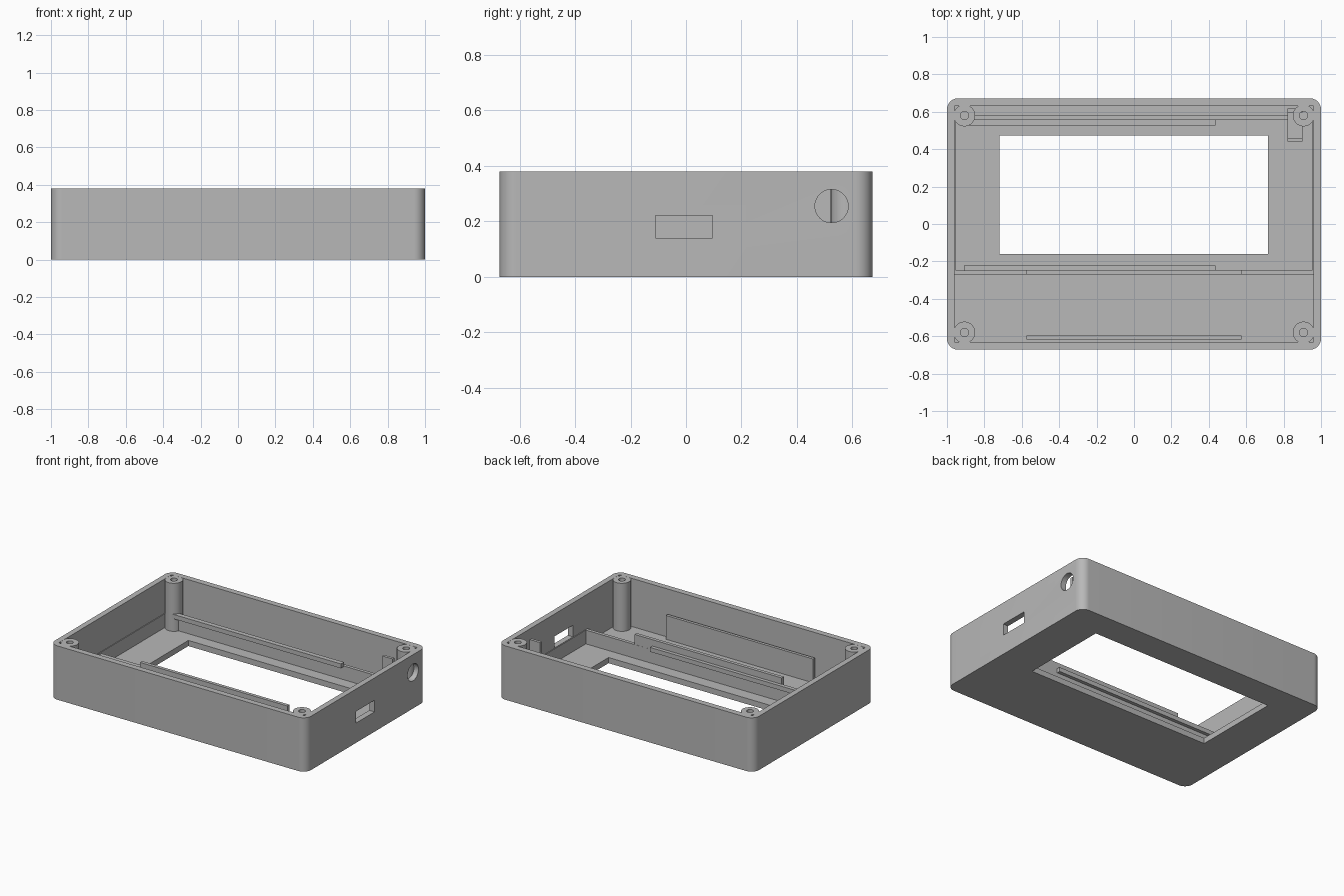
import bpy, bmesh
from mathutils import Matrix

old = bpy.data.objects.get("Cube")
if old:
    bpy.data.objects.remove(old, do_unlink=True)

W, D, H = 1.0, 0.672, 0.38      # half width, half depth, height
IX, IY, FLOOR = 0.96, 0.63, 0.04  # cavity half sizes, floor thickness

grey = bpy.data.materials.new("plain_grey")
grey.use_nodes = True
grey.diffuse_color = (0.48, 0.48, 0.48, 1)
grey.node_tree.nodes["Principled BSDF"].inputs["Base Color"].default_value = (0.48, 0.48, 0.48, 1)


def finish(name, bm):
    mesh = bpy.data.meshes.new(name)
    bm.to_mesh(mesh)
    bm.free()
    mesh.materials.append(grey)
    obj = bpy.data.objects.new(name, mesh)
    bpy.context.collection.objects.link(obj)
    return obj


def box(name, x, y, z, round_corners=0):
    """Box from (min, max) ranges, optionally with rounded upright edges."""
    bm = bmesh.new()
    bmesh.ops.create_cube(bm, size=1)
    for v in bm.verts:
        v.co = [r[1] if c > 0 else r[0] for c, r in zip(v.co, (x, y, z))]
    if round_corners:
        upright = [e for e in bm.edges if abs(e.verts[0].co.z - e.verts[1].co.z) > 0.01]
        bmesh.ops.bevel(bm, geom=upright, offset=round_corners, segments=10,
                        profile=0.5, affect='EDGES')
    return finish(name, bm)


def cylinder(name, centre, radius, length, axis='Z'):
    bm = bmesh.new()
    turn = Matrix.Rotation(1.570796, 4, 'Y') if axis == 'X' else Matrix()
    bmesh.ops.create_cone(bm, cap_ends=True, segments=40, radius1=radius, radius2=radius,
                          depth=length, matrix=Matrix.Translation(centre) @ turn)
    return finish(name, bm)


def select(obj):
    bpy.ops.object.select_all(action='DESELECT')
    obj.select_set(True)
    bpy.context.view_layer.objects.active = obj


def cut(obj, cutters):
    select(obj)
    for c in cutters:
        mod = obj.modifiers.new("cut", 'BOOLEAN')
        mod.operation, mod.solver, mod.object = 'DIFFERENCE', 'EXACT', c
        bpy.ops.object.modifier_apply(modifier=mod.name)
        bpy.data.objects.remove(c, do_unlink=True)


def smooth(obj):
    select(obj)
    bpy.ops.object.shade_smooth_by_angle(angle=0.6)


# Outer shell: open tray with a screen window, a port slot and a jack hole
shell = box("case_shell", (-W, W), (-D, D), (0, H), 0.06)
cut(shell, [
    box("cavity_cutter", (-IX, IX), (-IY, IY), (FLOOR, 1)),
    box("window_cutter", (-0.72, 0.717), (-0.16, 0.474), (-1, 1)),
    box("slot_cutter", (0.9, 1.1), (-0.11, 0.095), (0.14, 0.222)),
    cylinder("jack_cutter", (1, 0.525, 0.255), 0.06, 0.2, 'X'),
])
smooth(shell)

# Screw posts in the four corners, each with a blind hole
for sx, side in ((-1, "right"), (1, "left")):
    for sy, end in ((-1, "front"), (1, "back")):
        x, y = sx * 0.907, sy * 0.58
        post = cylinder(f"screw_post_{end}_{side}", (x, y, 0.205), 0.058, 0.349)
        cut(post, [cylinder("screw_cutter", (x, y, H), 0.022, 0.4)])
        smooth(post)

# Low frame that surrounds the screen
LOW = (0.03, 0.137)
box("screen_frame_front", (-0.965, 0.965), (-0.27, -0.246), LOW)
box("screen_frame_back", (-0.965, 0.83), (0.557, 0.581), LOW)
box("screen_frame_left", (0.955, 0.965), (-0.25, 0.56), LOW)
box("screen_frame_right", (-0.965, -0.955), (-0.25, 0.56), LOW)

# Overhanging clips on the front and back of the frame
CLIP_X, CLIP_Z = (-0.91, 0.435), (0.132, 0.163)
box("screen_clip_front", CLIP_X, (-0.25, -0.222), CLIP_Z)
box("screen_clip_back", CLIP_X, (0.526, 0.56), CLIP_Z)

# Taller plates of the front compartment
for name, y in (("inner", (-0.271, -0.247)), ("outer", (-0.618, -0.597))):
    box(f"compartment_plate_{name}", (-0.575, 0.575), y, (0.03, 0.208))

# Jack cradle: two uprights joined by a low rest
box("jack_upright_front", (0.82, 0.9), (0.44, 0.46), (0.03, 0.355))
box("jack_upright_back", (0.82, 0.9), (0.597, 0.618), (0.03, 0.355))
box("jack_rest", (0.82, 0.9), (0.455, 0.6), (0.03, 0.185))
